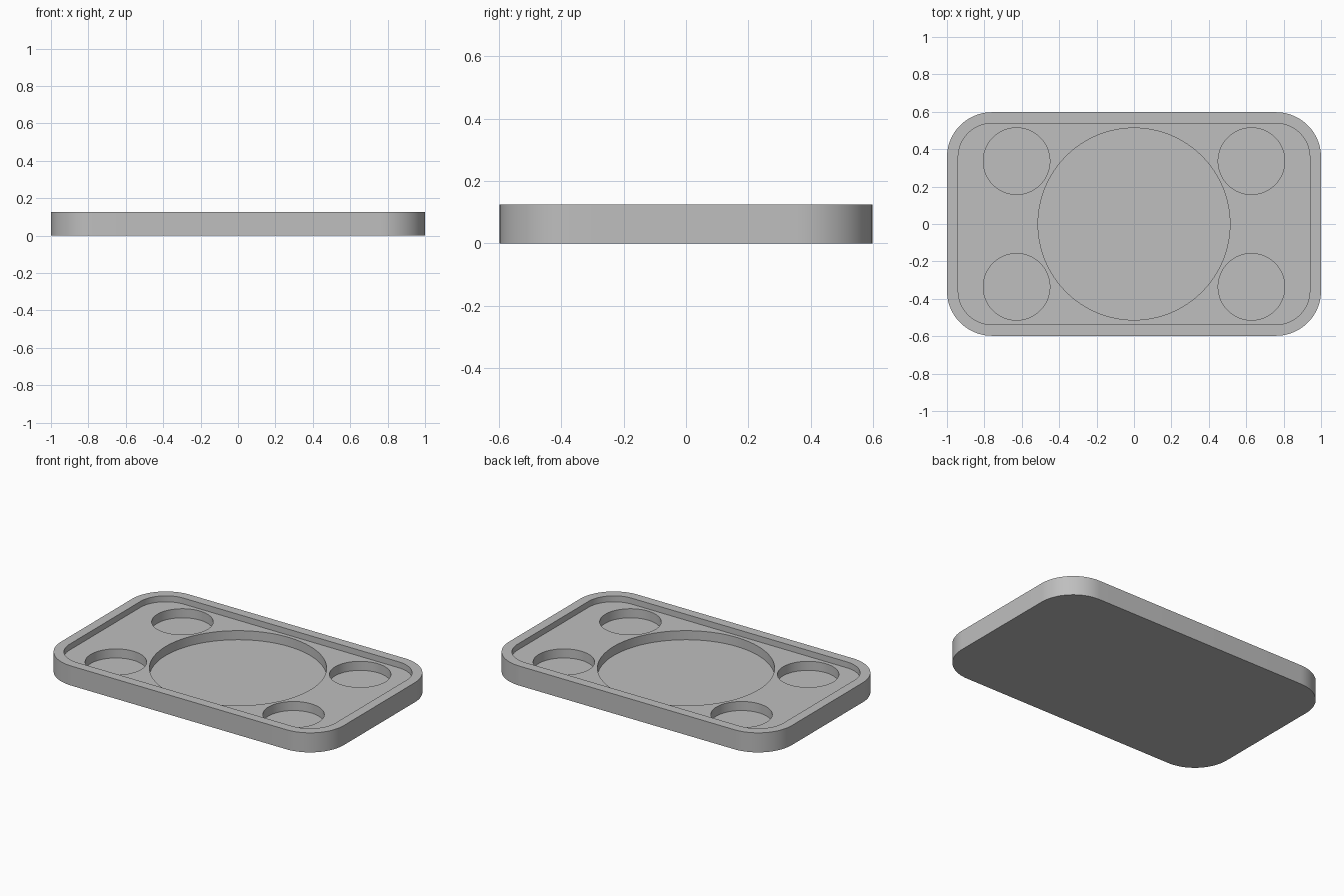
import bpy
import bmesh
import math

LENGTH, WIDTH, HEIGHT = 2.0, 1.195, 0.125
CORNER, RIM = 0.24, 0.06
DECK_Z = 0.087      # recessed upper surface
FLOOR_Z = 0.029     # bottom of the round pockets
CUT_TOP = HEIGHT + 0.1

old = bpy.data.objects.get("Cube")
if old:
    bpy.data.objects.remove(old, do_unlink=True)

grey = bpy.data.materials.new("plain grey")
grey.use_nodes = True
colour = (0.52, 0.52, 0.52, 1)
grey.diffuse_color = colour
grey.node_tree.nodes["Principled BSDF"].inputs["Base Color"].default_value = colour


def rounded_rectangle(length, width, radius, steps=20):
    points = []
    for corner, (sx, sy) in enumerate([(1, 1), (-1, 1), (-1, -1), (1, -1)]):
        cx, cy = sx * (length / 2 - radius), sy * (width / 2 - radius)
        for i in range(steps + 1):
            a = math.pi / 2 * (corner + i / steps)
            points.append((cx + radius * math.cos(a), cy + radius * math.sin(a)))
    return points


def circle(cx, cy, radius, steps=96):
    angles = [2 * math.pi * i / steps for i in range(steps)]
    return [(cx + radius * math.cos(a), cy + radius * math.sin(a)) for a in angles]


def prism(name, outline, bottom, top):
    bm = bmesh.new()
    base = bm.faces.new([bm.verts.new((x, y, bottom)) for x, y in outline])
    raised = bmesh.ops.extrude_face_region(bm, geom=[base], use_keep_orig=True)
    verts = [v for v in raised["geom"] if isinstance(v, bmesh.types.BMVert)]
    bmesh.ops.translate(bm, verts=verts, vec=(0, 0, top - bottom))
    bmesh.ops.recalc_face_normals(bm, faces=bm.faces)
    mesh = bpy.data.meshes.new(name)
    bm.to_mesh(mesh)
    bm.free()
    mesh.materials.append(grey)
    obj = bpy.data.objects.new(name, mesh)
    bpy.context.collection.objects.link(obj)
    return obj


# Solid slab
tray = prism("tray", rounded_rectangle(LENGTH, WIDTH, CORNER), 0, HEIGHT)

# Recess inside the rim, large central pocket and four corner pockets
recess = rounded_rectangle(LENGTH - 2 * RIM, WIDTH - 2 * RIM, CORNER - RIM)
cutters = [prism("rim_recess_cutter", recess, DECK_Z, CUT_TOP),
           prism("centre_pocket_cutter", circle(0, 0, 0.513), FLOOR_Z, CUT_TOP)]
for sx in (-1, 1):
    for sy in (-1, 1):
        cutters.append(prism("corner_pocket_cutter",
                             circle(sx * 0.628, sy * 0.336, 0.178), FLOOR_Z, CUT_TOP))

bpy.ops.object.select_all(action="DESELECT")
tray.select_set(True)
bpy.context.view_layer.objects.active = tray
for cutter in cutters:
    cutter.hide_render = True
    cut = tray.modifiers.new(cutter.name, "BOOLEAN")
    cut.operation = "DIFFERENCE"
    cut.solver = "EXACT"
    cut.object = cutter
    bpy.ops.object.modifier_apply(modifier=cut.name)
    bpy.data.objects.remove(cutter, do_unlink=True)

bpy.ops.object.shade_smooth_by_angle(angle=math.radians(30))
